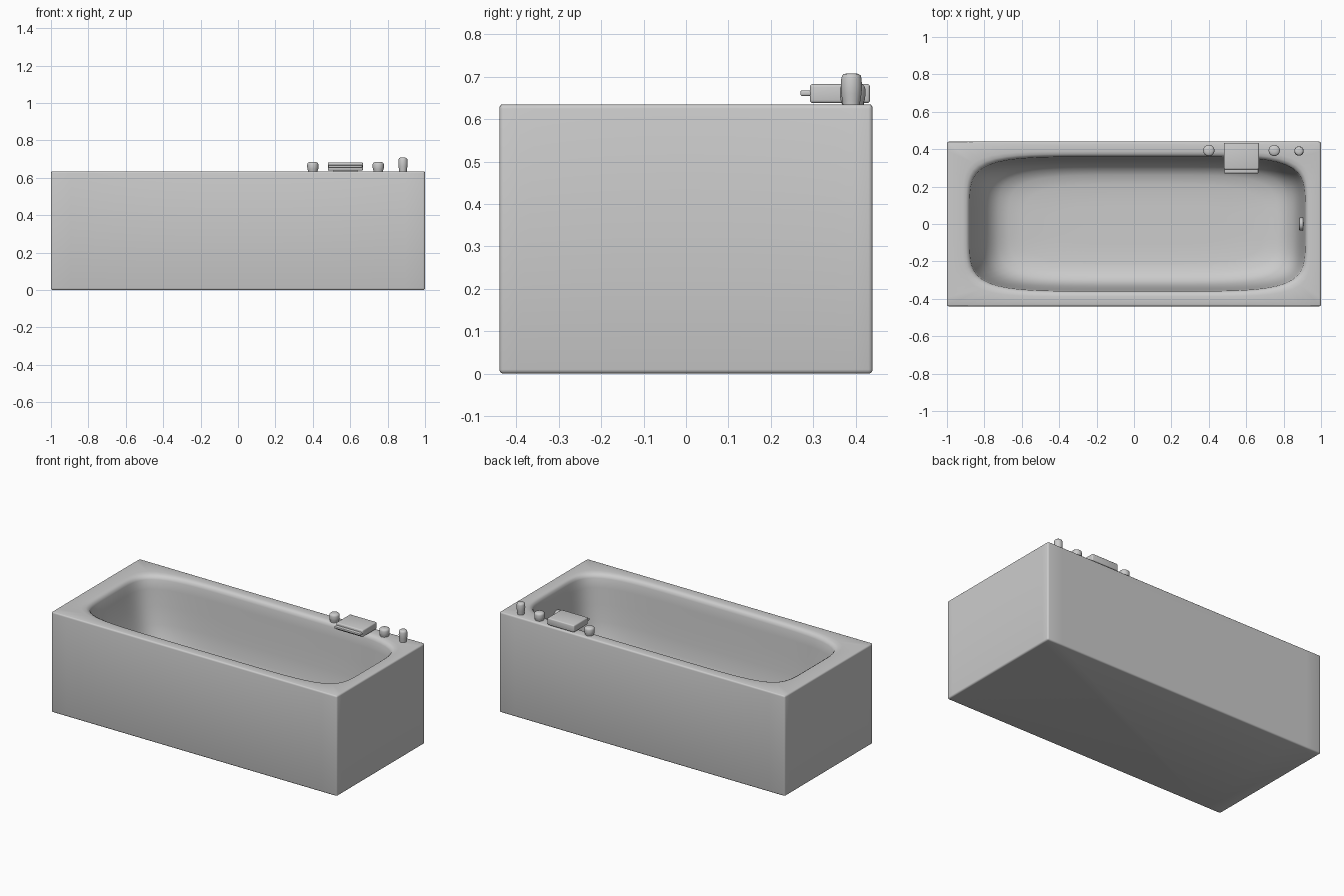
import bpy, bmesh, math

if "Cube" in bpy.data.objects:
    bpy.data.objects.remove(bpy.data.objects["Cube"])

RIM = 0.635


def finish(name, bm, angle=40, bevel=0.0, segments=3):
    bmesh.ops.recalc_face_normals(bm, faces=bm.faces)
    mesh = bpy.data.meshes.new(name)
    bm.to_mesh(mesh)
    bm.free()
    obj = bpy.data.objects.new(name, mesh)
    bpy.context.collection.objects.link(obj)
    bpy.ops.object.select_all(action='DESELECT')
    obj.select_set(True)
    bpy.context.view_layer.objects.active = obj
    if bevel:
        mod = obj.modifiers.new("bevel", 'BEVEL')
        mod.width = bevel
        mod.segments = segments
        mod.limit_method = 'ANGLE'
        mod.angle_limit = math.radians(60)
        bpy.ops.object.modifier_apply(modifier=mod.name)
    bpy.ops.object.shade_smooth_by_angle(angle=math.radians(angle))
    return obj


def bridge(bm, rings):
    for a, b in zip(rings, rings[1:]):
        n = len(a)
        for i in range(n):
            bm.faces.new((a[i], a[(i + 1) % n], b[(i + 1) % n], b[i]))
    bm.faces.new(rings[0])
    bm.faces.new(rings[-1])


def square_loop(k):
    # points around a unit square, corners included
    side = [(1.0, math.tan(math.pi / 4 * (-1 + 2 * i / k))) for i in range(k)]
    pts = []
    for _ in range(4):
        pts += side
        side = [(-v, u) for u, v in side]
    return pts


def box(name, x0, x1, y0, y1, z0, z1, bevel):
    bm = bmesh.new()
    bmesh.ops.create_cube(bm, size=1)
    for v in bm.verts:
        v.co = ((x0 + x1) / 2 + v.co.x * (x1 - x0),
                (y0 + y1) / 2 + v.co.y * (y1 - y0),
                (z0 + z1) / 2 + v.co.z * (z1 - z0))
    return finish(name, bm, bevel=bevel)


def lathe(name, profile, center, sides=32):
    bm = bmesh.new()
    rings = [[bm.verts.new((center[0] + r * math.cos(2 * math.pi * i / sides),
                            center[1] + r * math.sin(2 * math.pi * i / sides),
                            RIM + z)) for i in range(sides)] for r, z in profile]
    bridge(bm, rings)
    return finish(name, bm)


# Tub: square outer shell flowing over the rim into a superellipse basin
# (x min, x max, half width, z, corner exponent; 0 = square corners)
sections = [
    (-1, 1, 0.44, 0, 0), (-1, 1, 0.44, RIM, 0),
    (-0.915, 0.945, 0.388, RIM, 6.5), (-0.898, 0.930, 0.374, 0.632, 6),
    (-0.885, 0.920, 0.364, 0.624, 5.7), (-0.879, 0.916, 0.359, 0.608, 5.5),
    (-0.872, 0.910, 0.356, 0.55, 5.5), (-0.856, 0.900, 0.351, 0.45, 5.5),
    (-0.832, 0.888, 0.345, 0.34, 5.5), (-0.802, 0.873, 0.336, 0.25, 5.3),
    (-0.770, 0.850, 0.322, 0.19, 5), (-0.725, 0.815, 0.298, 0.15, 4.8),
    (-0.67, 0.765, 0.262, 0.128, 4.5), (-0.59, 0.69, 0.21, 0.118, 4.2),
    (-0.40, 0.50, 0.11, 0.115, 4)]
bm = bmesh.new()
rings = []
for x0, x1, hw, z, n in sections:
    ring = []
    for u, v in square_loop(28):
        s = 1 / (abs(u) ** n + abs(v) ** n) ** (1 / n) if n else 1
        ring.append(bm.verts.new(((x0 + x1) / 2 + u * s * (x1 - x0) / 2, v * s * hw, z)))
    rings.append(ring)
bridge(bm, rings)
finish("bathtub", bm, bevel=0.01)

# Tap knobs
knob = [(0.025, -0.003), (0.026, 0.004), (0.029, 0.012), (0.030, 0.022),
        (0.030, 0.036), (0.028, 0.043), (0.022, 0.048), (0.008, 0.050)]
for label, x in (("left", 0.40), ("right", 0.75)):
    lathe(label + "_tap_knob", knob, (x, 0.393))

# Hand shower stub
shower = [(0.020, -0.003), (0.021, 0.008), (0.024, 0.025), (0.025, 0.042),
          (0.024, 0.060), (0.022, 0.068), (0.017, 0.072), (0.006, 0.073)]
lathe("hand_shower", shower, (0.882, 0.390))

# Waterfall spout with thin projecting lip
box("spout_body", 0.48, 0.668, 0.292, 0.434, 0.638, 0.683, 0.007)
box("spout_lip", 0.483, 0.665, 0.270, 0.31, 0.655, 0.668, 0.004)
box("spout_base", 0.51, 0.64, 0.37, 0.42, 0.630, 0.642, 0.002)

# Overflow cover on the steep end wall
bm = bmesh.new()
bmesh.ops.create_cone(bm, cap_ends=True, segments=32, radius1=0.034, radius2=0.034, depth=0.022)
for v in bm.verts:
    x, y, z = v.co
    v.co = (0.894 + z, y, 0.47 + x)
finish("overflow_cover", bm, bevel=0.003)
